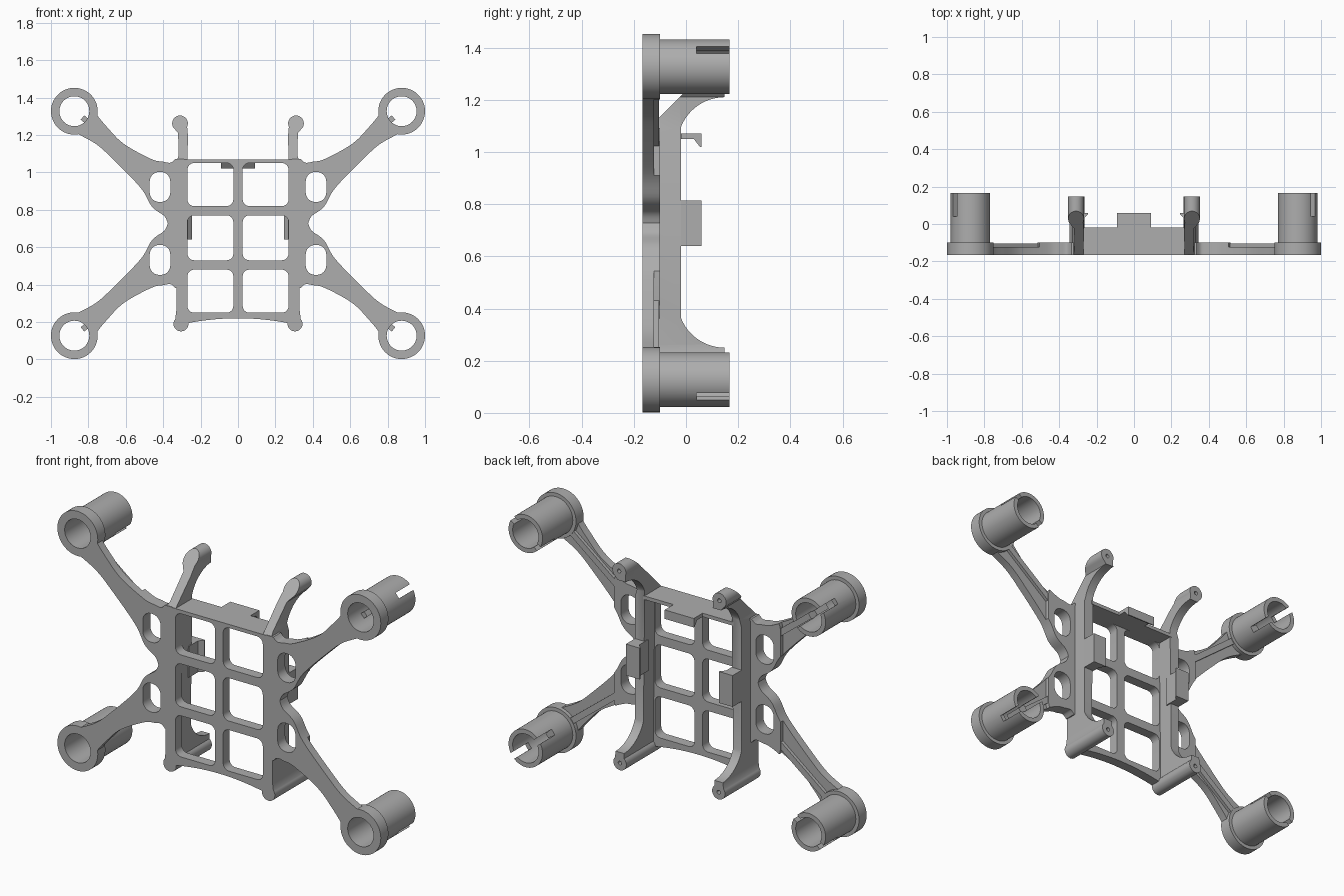
import bpy, bmesh, math
from mathutils import Vector

cube = bpy.data.objects.get("Cube")
if cube:
    bpy.data.objects.remove(cube, do_unlink=True)

mat = bpy.data.materials.new("matte_grey")
mat.use_nodes = True
GREY = (0.42, 0.42, 0.42, 1)
mat.diffuse_color = GREY
mat.node_tree.nodes["Principled BSDF"].inputs["Base Color"].default_value = GREY

FRONT, ARM_BACK, HUB_BACK, TUBE_BACK = -0.167, -0.122, -0.1, 0.167
MID = 0.727          # height of the mirror plane
MX, MZ = 0.875, 0.6  # motor centre, height measured from MID


def prism(name, pts, a, b, axis="y"):
    """Extrude a 2D outline from a to b along one axis."""
    place = {"x": lambda p, t: (t, p[0], p[1]),
             "y": lambda p, t: (p[0], t, p[1]),
             "z": lambda p, t: (p[0], p[1], t)}[axis]
    bm = bmesh.new()
    face = bm.faces.new([bm.verts.new(place(p, a)) for p in pts])
    ext = bmesh.ops.extrude_face_region(bm, geom=[face])
    step = Vector(place((0, 0), b - a))
    bmesh.ops.translate(bm, vec=step, verts=[v for v in ext["geom"] if isinstance(v, bmesh.types.BMVert)])
    bmesh.ops.recalc_face_normals(bm, faces=bm.faces)
    me = bpy.data.meshes.new(name)
    bm.to_mesh(me)
    bm.free()
    me.materials.append(mat)
    ob = bpy.data.objects.new(name, me)
    bpy.context.collection.objects.link(ob)
    return ob


def combine(ob, other, op="DIFFERENCE"):
    """Apply a boolean and discard the helper."""
    mod = ob.modifiers.new("combine", "BOOLEAN")
    mod.operation, mod.solver, mod.object = op, "EXACT", other
    bpy.context.view_layer.objects.active = ob
    bpy.ops.object.modifier_apply(modifier=mod.name)
    bpy.data.objects.remove(other, do_unlink=True)
    return ob


def arc(cx, cz, r, a0=0, a1=360, n=48):
    full = abs(a1 - a0) == 360
    steps = n if full else n + 1
    angles = [math.radians(a0 + (a1 - a0) * i / n) for i in range(steps)]
    return [(cx + r * math.cos(t), cz + r * math.sin(t)) for t in angles]


def rounded(x0, x1, z0, z1, r):
    return (arc(x1 - r, z1 - r, r, 0, 90, 6) + arc(x0 + r, z1 - r, r, 90, 180, 6)
            + arc(x0 + r, z0 + r, r, 180, 270, 6) + arc(x1 - r, z0 + r, r, 270, 360, 6))


def smooth(pts, n=6):
    """Catmull-Rom curve through the points."""
    p = [Vector(q) for q in [pts[0]] + pts + [pts[-1]]]
    out = []
    for a, b, c, d in zip(p, p[1:], p[2:], p[3:]):
        for i in range(n):
            t = i / n
            v = 0.5 * (2 * b + (c - a) * t + (2 * a - 5 * b + 4 * c - d) * t * t
                       + (3 * b - a - 3 * c + d) * t ** 3)
            out.append((v.x, v.y))
    return out + [pts[-1]]


def bar(cx, cz, angle, r0, r1, width):
    """Rectangle lying along a ray from a centre."""
    d = Vector((math.cos(angle), math.sin(angle)))
    n = Vector((-d.y, d.x)) * width / 2
    c = Vector((cx, cz))
    return [tuple(c + d * r0 - n), tuple(c + d * r1 - n), tuple(c + d * r1 + n), tuple(c + d * r0 + n)]


def flip(pts, s):
    return [(x * s, z) for x, z in pts]


# Centre grid plate with six rounded windows and a curved lower edge
low = [(-0.29 + 0.58 * i / 16, 0.22 - 0.36 * (-0.29 + 0.58 * i / 16) ** 2) for i in range(17)]
plate = prism("grid_plate", low + [(0.29, 1.07), (-0.29, 1.07)], FRONT, -0.11)
for s in (-1, 1):
    for z0, z1 in ((0.25, 0.48), (0.53, 0.77), (0.82, 1.05)):
        combine(plate, prism("cut", flip(rounded(0.025, 0.27, z0, z1, 0.035), s), -0.3, 0.1))

# Top wall and its hooked clip
prism("top_wall", [(-0.28, FRONT), (0.28, FRONT), (0.28, -0.018), (-0.28, -0.018)], 1.05, 1.07, "z")
prism("top_clip", [(-0.04, 1.05), (0.03, 1.05), (0.053, 1.02), (0.06, 1.02), (0.06, 1.07), (-0.04, 1.07)],
      -0.09, 0.09, "x")

# Arm edges, with heights measured from the mirror plane
lower_edge = smooth([(0.375, 0), (0.395, 0.04), (0.46, 0.09), (0.52, 0.19), (0.67, 0.345), (0.76, 0.425), (0.86, 0.48)])
upper_edge = smooth([(0.79, 0.66), (0.76, 0.59), (0.70, 0.515), (0.61, 0.425), (0.465, 0.345), (0.4, 0.33), (0.36, 0.325), (0.335, 0.345)])
quarter = lower_edge + upper_edge + [(0.29, 0.345)]
outline = [(x, MID + z) for x, z in quarter] + [(x, MID - z) for x, z in reversed(quarter[1:])]
angle = math.atan2(0.325, 0.415)

for s, side in ((1, "left"), (-1, "right")):
    # Pair of arms with a thicker root and two oval openings
    wing = prism(side + "_arms", flip(outline, s), FRONT, ARM_BACK)
    hub = prism("hub", flip(outline, s), FRONT, HUB_BACK)
    combine(hub, prism("cut", flip(rounded(0.2, 0.515, 0.3, 1.15, 0.1), s), -0.3, 0.1), "INTERSECT")
    combine(wing, hub, "UNION")
    for v in (-1, 1):
        cz = MID + v * 0.195
        combine(wing, prism("cut", flip(rounded(0.362, 0.472, cz - 0.08, cz + 0.08, 0.05), s), -0.3, 0.1))

    # Side rail: front outline intersected with the side profile
    front = (arc(0.305, 0.19, 0.04, 130, 400, 24) + [(0.33, 0.26), (0.33, 1.05), (0.318, 1.09), (0.32, 1.21)]
             + arc(0.31, 1.262, 0.042, -50, 205, 24) + [(0.268, 1.2)])
    rail = prism(side + "_rail", flip(front, s), FRONT, 0.148)
    profile = ([(FRONT, 0.1), (0.148, 0.1)] + arc(0.148, 0.43, 0.18, 270, 201, 12)
               + arc(0.148, 1.03, 0.18, 159, 90, 12) + [(0.148, 1.4), (0.165, 1.4), (FRONT, 1.068)])
    combine(rail, prism("cut", profile, s * 0.2, s * 0.4, "x"), "INTERSECT")
    for x, z in ((0.305, 0.19), (0.31, 1.262)):
        combine(rail, prism("cut", flip(arc(x, z, 0.011, n=16), s), 0.08, 0.2))

    # Hooked clip on the rail
    prism(side + "_clip", flip([(0.268, -0.05), (0.268, 0.03), (0.245, 0.053), (0.245, 0.06),
                                (0.33, 0.06), (0.33, -0.05)], s), 0.64, 0.815, "z")

    for v, level in ((1, "upper"), (-1, "lower")):
        name = side + "_" + level
        cx, cz = s * MX, MID + v * MZ
        out = math.atan2(v * math.sin(angle), s * math.cos(angle))

        # Motor collar and slotted tube
        mount = prism(name + "_motor_mount", arc(cx, cz, 0.125), FRONT, HUB_BACK)
        combine(mount, prism("tube", arc(cx, cz, 0.105), -0.15, TUBE_BACK), "UNION")
        combine(mount, prism("cut", arc(cx, cz, 0.08), -0.3, 0.3))
        combine(mount, prism("cut", bar(cx, cz, out, -0.15, 0.15, 0.034), 0.04, 0.3))

        # Wire rib along the back of the arm
        prism(name + "_rib", bar(cx, cz, out, -0.5, -0.095, 0.034), FRONT + 0.01, HUB_BACK - 0.004)
        # Stop inside the tube mouth
        prism(name + "_stop", bar(cx, cz, out, -0.09, -0.055, 0.03), -0.06, 0.04)

        # Open the arm end inside the collar
        combine(wing, prism("cut", arc(cx, cz, 0.1), -0.3, 0.3))

# Smooth the round walls and keep the edges crisp
for ob in bpy.context.scene.objects:
    ob.select_set(ob.type == "MESH")
bpy.context.view_layer.objects.active = plate
bpy.ops.object.shade_smooth_by_angle(angle=math.radians(30))
